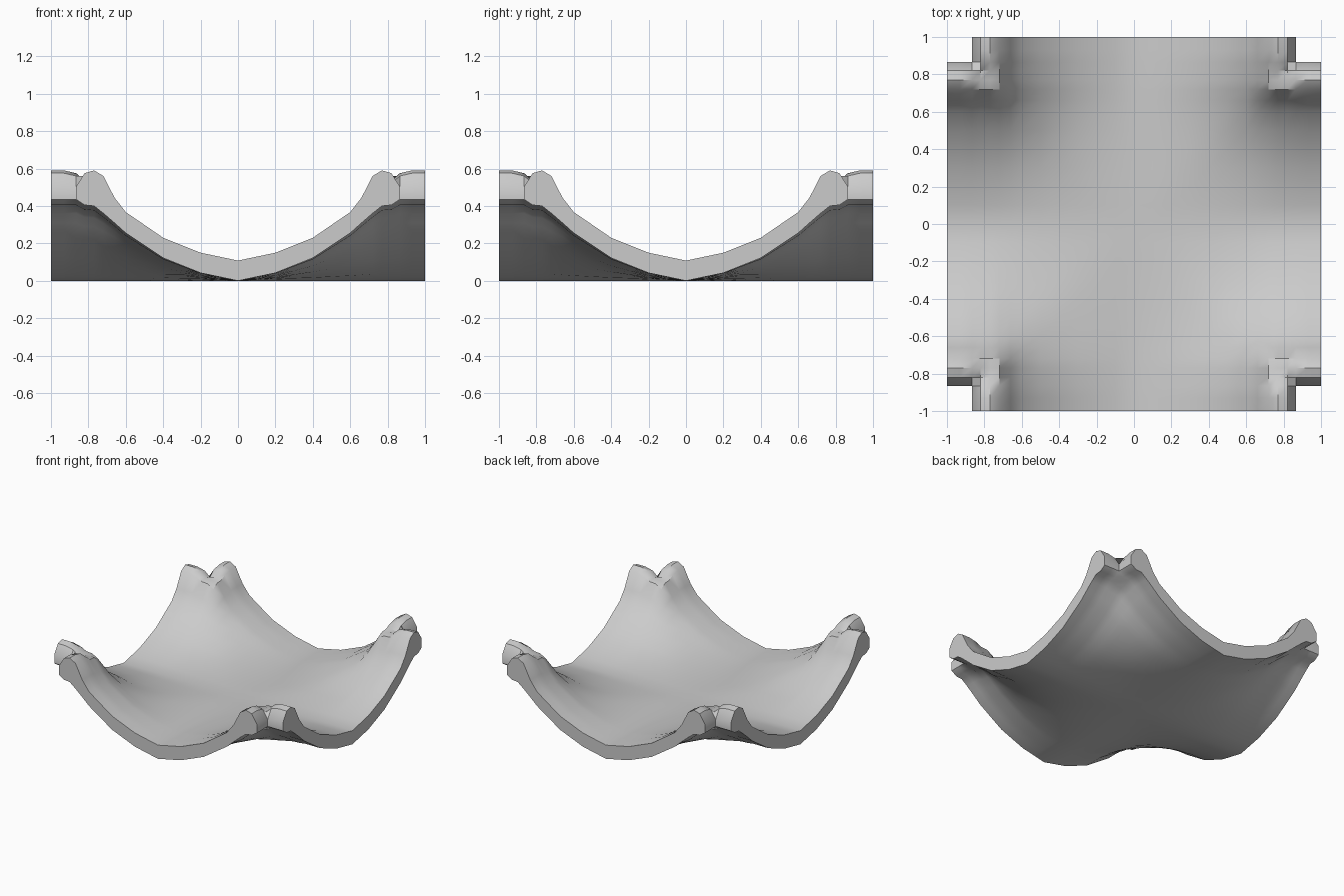
import bpy, bmesh

if "Cube" in bpy.data.objects:
    bpy.data.objects.remove(bpy.data.objects["Cube"])

# Profile along each rim: distance from the middle -> underside height
RISE = [(0, 0), (.2, .042), (.4, .122), (.6, .255), (.7, .345), (.77, .4), (.82, .405), (.865, .435), (1, .435)]
# Thickness, swelling into rounded knuckles near the corners
THICK = [(0, .108), (.4, .108), (.6, .112), (.66, .135), (.72, .2), (.77, .19), (.82, .17), (.865, .07), (1, .07)]
NOTCH = .865
HALF = [.1, .2, .3, .4, .5, .6, .66, .72, .77, .82, NOTCH, .93, 1]
COORDS = [-c for c in reversed(HALF)] + [0] + HALF


def lerp(table, v):
    for (a, fa), (b, fb) in zip(table, table[1:]):
        if v <= b:
            return fa + (fb - fa) * (v - a) / (b - a)
    return table[-1][1]


def underside(x, y):
    a, b = lerp(RISE, abs(x)), lerp(RISE, abs(y))
    return .006 + .85 * a * b / RISE[-1][1] + .15 * min(a, b)


def upper(x, y):
    m = min(abs(x), abs(y))
    # slight dip where the two knuckles of a corner meet
    dip = .04 * max(0, 1 - max(abs(abs(x) - .79), abs(abs(y) - .79)) / .12)
    return underside(x, y) + lerp(THICK, m) - dip


bm = bmesh.new()
verts = {}


def vert(i, j, top):
    key = (i, j, top)
    if key not in verts:
        x, y = COORDS[i], COORDS[j]
        verts[key] = bm.verts.new((x, y, (upper if top else underside)(x, y)))
    return verts[key]


def filled(i, j):
    n = len(COORDS) - 1
    if not (0 <= i < n and 0 <= j < n):
        return False
    cx = abs(COORDS[i] + COORDS[i + 1]) / 2
    cy = abs(COORDS[j] + COORDS[j + 1]) / 2
    return not (cx > NOTCH and cy > NOTCH)


# Top and bottom skins, plus a rim wall wherever a cell has no neighbour
for i in range(len(COORDS) - 1):
    for j in range(len(COORDS) - 1):
        if not filled(i, j):
            continue
        ring = [(i, j), (i + 1, j), (i + 1, j + 1), (i, j + 1)]
        bm.faces.new([vert(*p, True) for p in ring])
        bm.faces.new([vert(*p, False) for p in reversed(ring)])
        for k, (di, dj) in enumerate([(0, -1), (1, 0), (0, 1), (-1, 0)]):
            if not filled(i + di, j + dj):
                p, q = ring[k], ring[(k + 1) % 4]
                bm.faces.new([vert(*p, False), vert(*q, False), vert(*q, True), vert(*p, True)])

bmesh.ops.recalc_face_normals(bm, faces=bm.faces)
low = min(v.co.z for v in bm.verts)
bmesh.ops.translate(bm, verts=bm.verts, vec=(0, 0, -low))
mesh = bpy.data.meshes.new("curved_shell")
bm.to_mesh(mesh)
bm.free()
shell = bpy.data.objects.new("curved_shell", mesh)
bpy.context.collection.objects.link(shell)
bpy.context.view_layer.objects.active = shell
shell.select_set(True)
bpy.ops.object.shade_smooth_by_angle(angle=0.6)
